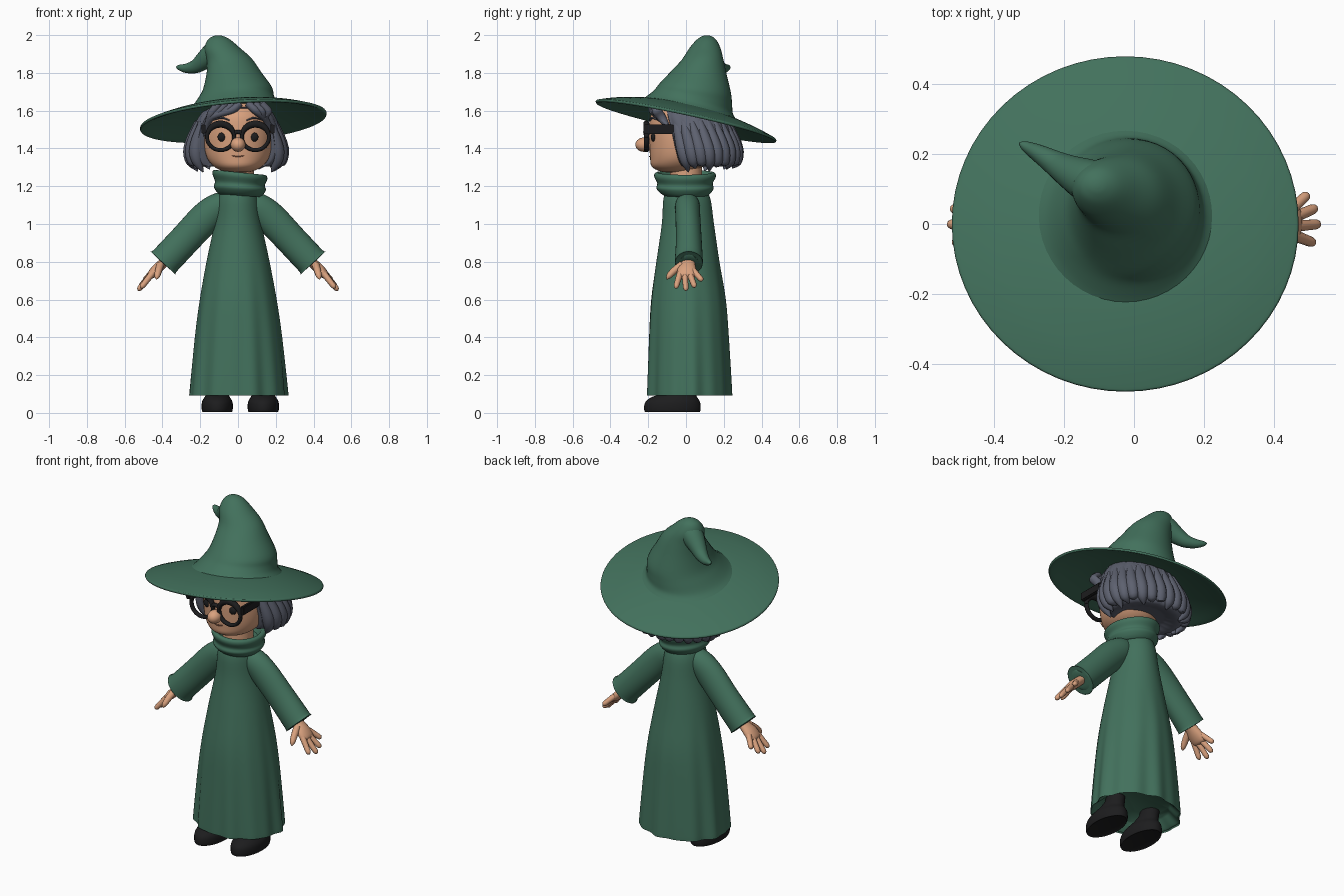
import bpy, bmesh, math
from mathutils import Vector, Matrix


def material(name, rgb):
    m = bpy.data.materials.new(name)
    m.diffuse_color = (*rgb, 1)
    return m


GREEN = material("green cloth", (0.055, 0.165, 0.108))
SKIN = material("skin", (0.70, 0.36, 0.21))
HAIR = material("grey hair", (0.11, 0.12, 0.16))
BLACK = material("black", (0.012, 0.012, 0.013))
LIP = material("lip brown", (0.36, 0.15, 0.09))


def finish(name, bm, mat):
    bmesh.ops.recalc_face_normals(bm, faces=bm.faces)
    me = bpy.data.meshes.new(name)
    bm.to_mesh(me)
    bm.free()
    me.materials.append(mat)
    for p in me.polygons:
        p.use_smooth = True
    me.set_sharp_from_angle(angle=math.radians(50))
    ob = bpy.data.objects.new(name, me)
    bpy.context.collection.objects.link(ob)
    return ob


def spline(a, b, c, d, t):
    return 0.5 * (2 * b + (c - a) * t + (2 * a - 5 * b + 4 * c - d) * t * t
                  + (3 * b - a - 3 * c + d) * t ** 3)


def loft(name, rings, mat, n=32, sub=4, mod=None):
    """Skin over smoothly interpolated elliptical rings (centre, u, v)."""
    fine, last = [], len(rings) - 1
    for i in range(last):
        four = [rings[max(0, min(last, i + k))] for k in (-1, 0, 1, 2)]
        for s in range(sub):
            fine.append([spline(*[r[j] for r in four], s / sub) for j in range(3)])
    fine.append(rings[-1])
    bm = bmesh.new()
    loops = []
    for c, u, v in fine:
        loop = []
        for k in range(n):
            a = 2 * math.pi * k / n
            f = mod(a, c.z) if mod else 1
            loop.append(bm.verts.new(c + (u * math.cos(a) + v * math.sin(a)) * f))
        loops.append(loop)
    for p, q in zip(loops, loops[1:]):
        for k in range(n):
            bm.faces.new((p[k], p[(k + 1) % n], q[(k + 1) % n], q[k]))
    bm.faces.new(loops[0])
    bm.faces.new(loops[-1])
    return finish(name, bm, mat)


def flat(x, y, z, rx, ry, tx=0, ty=0):
    """Level ring, optionally tilted by slopes tx and ty."""
    return Vector((x, y, z)), Vector((rx, 0, tx * rx)), Vector((0, ry, ty * ry))


def tube(name, pts, radii, mat, ref=(0, 1, 0), n=12, sub=4):
    """Tapered tube along points; radii are (across, along ref)."""
    pts = [Vector(p) for p in pts]
    rings = []
    for i, p in enumerate(pts):
        t = (pts[min(i + 1, len(pts) - 1)] - pts[max(i - 1, 0)]).normalized()
        u = t.cross(Vector(ref)).normalized()
        v = u.cross(t)
        r = radii[i] if isinstance(radii[i], tuple) else (radii[i], radii[i])
        rings.append((p, u * r[0], v * r[1]))
    return loft(name, rings, mat, n, sub)


def ball(name, loc, size, mat):
    bm = bmesh.new()
    m = Matrix.Translation(loc) @ Matrix.Diagonal((*size, 1))
    bmesh.ops.create_uvsphere(bm, u_segments=24, v_segments=14, radius=1, matrix=m)
    return finish(name, bm, mat)


def smooth(a, b, x):
    t = max(0, min(1, (x - a) / (b - a)))
    return t * t * (3 - 2 * t)


# Robe with folds that deepen towards the hem
def folds(a, z):
    k = max(0, 0.85 - z)
    return 1 + k * (0.03 * math.sin(9 * a + 0.6) + 0.022 * math.sin(14 * a))


loft("robe", [flat(0, .015, .15, .19, .17), flat(0, .015, .11, .235, .205),
              flat(0, .015, .10, .255, .22), flat(0, .015, .12, .257, .222),
              flat(0, .013, .4, .23, .21), flat(0, .012, .6, .203, .197),
              flat(0, .01, .8, .167, .167), flat(0, .01, 1.0, .125, .138),
              flat(0, .005, 1.13, .108, .125), flat(0, 0, 1.2, .08, .1)],
     GREEN, 112, mod=folds)

# Rolled collar and neck
loft("collar", [flat(.01, 0, 1.15, .11, .115, -.06), flat(.01, -.003, 1.165, .125, .135, -.06),
                flat(.01, -.005, 1.19, .138, .152, -.06), flat(.01, -.005, 1.215, .132, .147, -.08),
                flat(.01, -.005, 1.25, .145, .163, -.1), flat(.01, -.005, 1.27, .14, .158, -.1),
                flat(.01, -.005, 1.268, .118, .135, -.1), flat(.01, -.005, 1.22, .10, .11, -.1)],
     GREEN, 40)
loft("neck", [flat(0, 0, z, .085, .085) for z in (1.17, 1.25, 1.35)], SKIN, 24)

for s, side in ((1, "left"), (-1, "right")):
    # Sleeve with a blunt cuff
    tube(side + "_sleeve",
         [(s * .04, .005, 1.13), (s * .10, .008, 1.095), (s * .17, .01, 1.035),
          (s * .28, .015, .918), (s * .385, .015, .806), (s * .395, .015, .795),
          (s * .397, .015, .793), (s * .385, .015, .806)],
         [(.05, .05), (.073, .065), (.084, .066), (.083, .068), (.083, .074),
          (.08, .071), (.06, .052), (.04, .04)], GREEN, n=28)
    # Hand: palm, four fingers and thumb
    tube(side + "_palm", [(s * .36, .012, .83), (s * .40, .01, .79), (s * .435, .005, .757),
                          (s * .462, .004, .728), (s * .472, .004, .716)],
         [(.026, .034), (.026, .038), (.027, .05), (.021, .05), (.008, .034)], SKIN, n=18)
    fingers = (("index", (.455, -.032, .737), (.515, -.055, .66)),
               ("middle", (.46, -.006, .73), (.53, 0, .648)),
               ("ring", (.458, .02, .735), (.521, .047, .665)),
               ("little", (.447, .04, .752), (.497, .086, .70)))
    for f, a, b in fingers:
        a, b = Vector((s * a[0], *a[1:])), Vector((s * b[0], *b[1:]))
        tube(side + "_" + f + "_finger", [a, a.lerp(b, .5), a.lerp(b, .88), b],
             [.017, .0155, .0135, .003], SKIN, n=10)
    tube(side + "_thumb", [(s * .41, -.02, .785), (s * .42, -.06, .755),
                           (s * .428, -.09, .725), (s * .432, -.102, .708)],
         [.02, .019, .015, .003], SKIN, ref=(1, 0, 0), n=10)
    # Shoe and ankle
    x = s * .122 + .012
    loft(side + "_shoe", [flat(x, -.07, .008, .07, .135), flat(x, -.072, .006, .079, .146),
                          flat(x, -.072, .03, .083, .15), flat(x, -.07, .06, .08, .143),
                          flat(x, -.06, .085, .066, .118), flat(x, -.03, .105, .056, .085),
                          flat(x, .0, .14, .05, .06), flat(x, .005, .22, .05, .055)], BLACK, 28)
    # Eye, eyebrow and ear
    ball(side + "_pupil", (s * .085, -.172, 1.46), (.023, .014, .024), BLACK)
    tube(side + "_eyebrow", [(s * .045, -.190, 1.548), (s * .085, -.180, 1.562), (s * .13, -.148, 1.55)],
         [(.003, .006), (.005, .007), (.002, .004)], HAIR, n=8)
    ball(side + "_ear", (s * .18, -.01, 1.44), (.025, .035, .045), SKIN)
    # Spectacle rim, heavy upper rim and side arm
    arc = [(s * .092 + .072 * math.cos(k * math.pi / 16), -.21, 1.46 + .069 * math.sin(k * math.pi / 16))
           for k in range(33)]
    tube(side + "_rim", arc, [(.0105, .014)] * 33, BLACK, n=10, sub=1)
    tube(side + "_upper_rim", arc[1:16], [(.01 + .009 * math.sin(k * math.pi / 14), .017)
                                          for k in range(15)], BLACK, n=10, sub=1)
    bm = bmesh.new()
    bmesh.ops.create_cube(bm, size=1, matrix=Matrix.Translation((s * .183, -.145, 1.502))
                          @ Matrix.Diagonal((.022, .158, .052, 1)))
    bmesh.ops.bevel(bm, geom=bm.edges[:], offset=.005, segments=2, affect='EDGES')
    finish(side + "_spectacle_arm", bm, BLACK)

tube("spectacle_bridge", [(-.03, -.212, 1.475), (0, -.216, 1.488), (.03, -.212, 1.475)],
     [.012, .011, .012], BLACK)

# Head, nose and mouth
loft("head", [flat(0, -.05, 1.272, .03, .04), flat(0, -.05, 1.28, .08, .09),
              flat(0, -.045, 1.305, .128, .137), flat(0, -.03, 1.35, .164, .160),
              flat(0, -.022, 1.42, .180, .172), flat(0, -.02, 1.5, .18, .176),
              flat(0, -.015, 1.58, .165, .17), flat(0, -.01, 1.64, .11, .12)], SKIN, 40)
ball("nose", (0, -.222, 1.42), (.039, .046, .038), SKIN)
tube("mouth", [(-.035, -.184, 1.362), (0, -.193, 1.357), (.035, -.184, 1.362)],
     [(.002, .003), (.003, .004), (.002, .003)], LIP, ref=(0, 1, 0), n=8)


# Hair mass, drawn in at the face so the head shows through
def hair_shape(a, z):
    face = smooth(.60, .70, -math.sin(a)) * (1 - smooth(1.57, 1.62, z))
    return (1 + .022 * abs(math.sin(11 * a)) - .01) * (1 - .5 * face)


loft("hair", [flat(-.01, .06, 1.325, .12, .11), flat(-.012, .08, 1.305, .19, .165),
              flat(-.012, .078, 1.335, .24, .195), flat(-.012, .07, 1.39, .255, .208),
              flat(-.01, .058, 1.45, .245, .21), flat(-.008, .04, 1.52, .224, .206),
              flat(-.005, .02, 1.57, .2, .196), flat(0, .005, 1.62, .16, .17)],
     HAIR, 132, mod=hair_shape)

# Hanging locks round the sides and back
for i in range(19):
    a = math.radians(-28 + i * 236 / 18)
    low = 1.275 + .018 * (i % 3) + .02 * max(0, math.sin(a))
    pts = [(-.01 + rx * math.cos(a + w), cy + ry * math.sin(a + w), z) for rx, ry, cy, z, w in
           ((.20, .185, .035, 1.54, 0), (.232, .195, .06, 1.45, .01), (.245, .197, .075, 1.38, .03),
            (.236, .187, .08, 1.325, .05), (.205, .165, .08, low, .07))]
    tube("hair_lock_%d" % i, pts, [.02, .032, .036, .027, .003], HAIR, n=10, sub=3)

# Swept fringe
for s, side, n in ((-1, "right", 4), (1, "left", 3)):
    for i in range(n):
        x0, d = .03 + s * .035 * i, .018 * i
        tube("%s_fringe_%d" % (side, i),
             [(x0 + .02 * s, -.165, 1.64), (x0 + s * .06, -.172 + d * .5, 1.605 - d * .2),
              (s * (.13 + d * .4), -.142 + d * .4, 1.572 - d * .3),
              (s * .18, -.095 + d * .5, 1.52 - d)],
             [(.02, .022), (.022, .026), (.02, .024), (.004, .006)], HAIR, n=10)

# Drooping hat brim
profile = ((.15, 1.627), (.22, 1.62), (.3, 1.606), (.4, 1.582), (.48, 1.556), (.493, 1.549),
           (.493, 1.541), (.48, 1.538), (.4, 1.563), (.3, 1.588), (.22, 1.601), (.15, 1.605))
loft("hat_brim", [flat(-.025, 0, z, r, r * .967, .08, -.215) for r, z in profile], GREEN, 64)

# Crown leaning into a bent tip
loft("hat_crown", [flat(-.025, .018, 1.608, .252, .248, .08, -.215),
                   flat(-.022, .022, 1.632, .225, .226, .08, -.21),
                   flat(-.012, .038, 1.67, .202, .206, .05, -.19),
                   flat(-.003, .05, 1.72, .182, .188, .03, -.14),
                   flat(-.02, .07, 1.80, .146, .146, 0, -.08),
                   flat(-.046, .088, 1.87, .119, .110, .05),
                   flat(-.082, .1, 1.93, .095, .083),
                   flat(-.1, .108, 1.975, .06, .052),
                   flat(-.104, .11, 1.994, .028, .025), flat(-.105, .11, 1.999, .006, .006)],
     GREEN, 48)
tube("hat_tip", [(-.08, .105, 1.93), (-.135, .125, 1.90), (-.185, .15, 1.862), (-.228, .175, 1.833),
                 (-.275, .203, 1.824), (-.312, .223, 1.829), (-.327, .231, 1.832)],
     [.066, .062, .048, .036, .025, .014, .003], GREEN, n=20)
